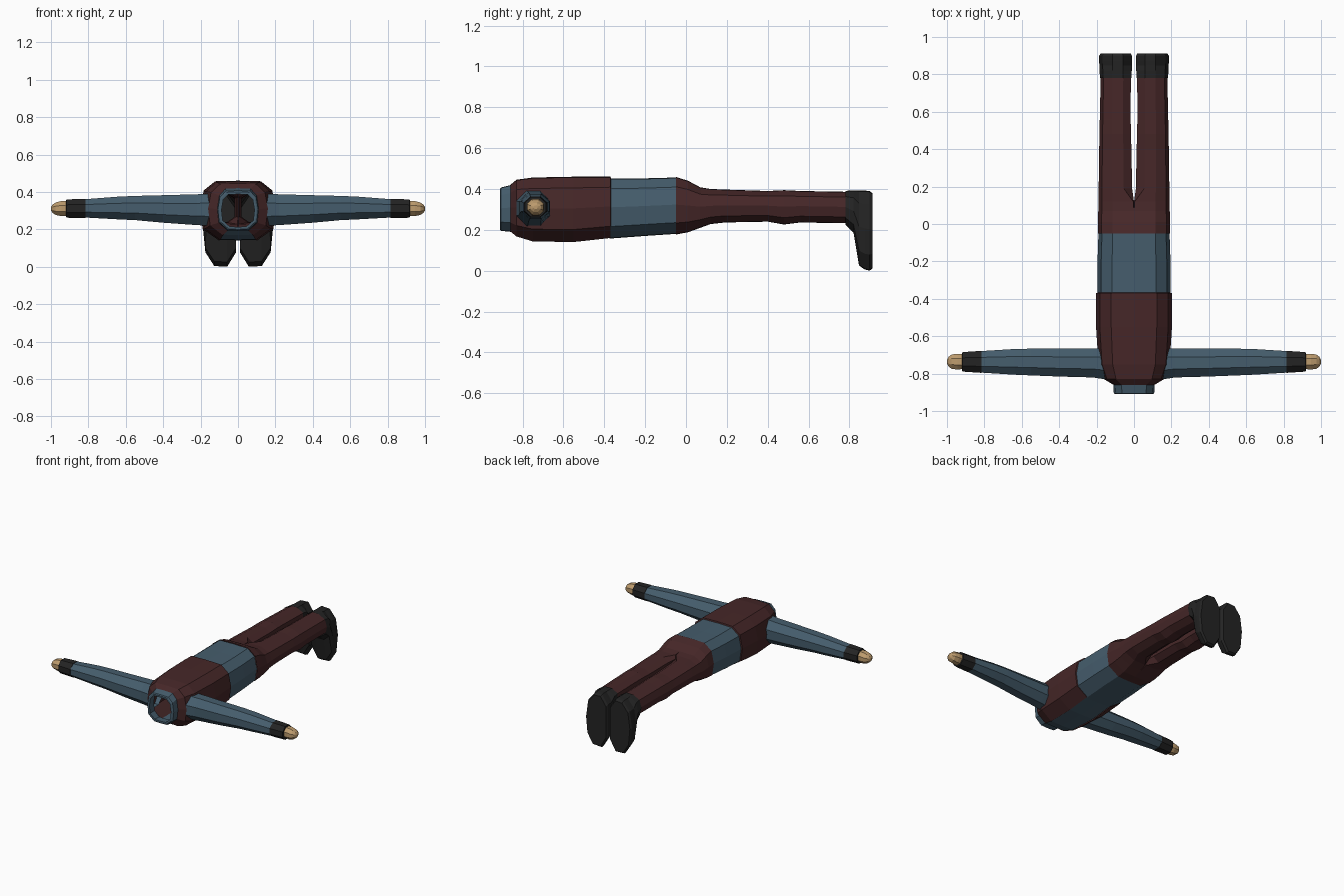
import bpy
import math


def material(name, rgb):
    m = bpy.data.materials.new(name)
    m.diffuse_color = (*rgb, 1)
    return m


maroon = material("dark maroon cloth", (0.061, 0.020, 0.021))
blue = material("slate blue cloth", (0.060, 0.110, 0.152))
black = material("black leather", (0.017, 0.017, 0.017))
tan = material("tan skin", (0.51, 0.33, 0.155))


def loft(name, rings, mat, closed=False, cap=False, merge=True):
    """Skin rings of points together, then mirror across x."""
    n = len(rings[0])
    verts = [p for r in rings for p in r]
    faces = []
    for i in range(len(rings) - 1):
        for j in range(n if closed else n - 1):
            k = (j + 1) % n
            f = (i * n + j, i * n + k, (i + 1) * n + k, (i + 1) * n + j)
            # leave the centre plane open where both halves join
            if any(abs(verts[v][0]) > 0.001 for v in f):
                faces.append(f)
    if cap:
        faces.append(tuple(range(len(verts) - n, len(verts))))
    me = bpy.data.meshes.new(name)
    me.from_pydata(verts, [], faces)
    me.materials.append(mat)
    ob = bpy.data.objects.new(name, me)
    bpy.context.collection.objects.link(ob)
    mod = ob.modifiers.new("mirror", "MIRROR")
    mod.use_mirror_merge = merge
    mod.merge_threshold = 0.0005
    return ob


def section(y, x0, x1, z0, z1, c=0.0):
    """Rounded half-body or leg outline in x and z; c insets the inner corners."""
    shape = [(c, 1), (0.6, 0.99), (0.9, 0.83), (1, 0.52), (0.93, 0.2),
             (0.5 + c * 0.6, 0.01), (c, 0), (0, 0.2), (0, 0.83)]
    return [(x0 + u * (x1 - x0), y, z0 + v * (z1 - z0)) for u, v in shape]


def torso_part(name, rows, mat, first=0, last=7, merge=True):
    rings = [section(y, 0, w, z0, z1)[first:last] for y, w, z0, z1 in rows]
    return loft(name, rings, mat, merge=merge)


# Vest with a back seam, open down the chest
vest_rows = [(-0.86, 0.11, 0.19, 0.42), (-0.83, 0.16, 0.165, 0.445),
             (-0.75, 0.19, 0.14, 0.456), (-0.55, 0.203, 0.137, 0.46),
             (-0.37, 0.203, 0.157, 0.46), (-0.367, 0.194, 0.165, 0.451)]
torso_part("vest", vest_rows, maroon, 0, 6, merge=False)

# Shirt: chest strip, waist and open collar
torso_part("shirt_chest", [(y, w, z0 + 0.004, z1) for y, w, z0, z1 in vest_rows[:5]],
           blue, 5, 7)
torso_part("shirt_waist", [(-0.375, 0.195, 0.157, 0.451), (-0.2, 0.195, 0.17, 0.452),
                           (-0.05, 0.19, 0.18, 0.456)], blue)
torso_part("collar", [(-0.91, 0.10, 0.20, 0.40), (-0.905, 0.108, 0.195, 0.407),
                      (-0.855, 0.111, 0.19, 0.42)], blue)
torso_part("collar_lining", [(-0.855, 0.09, 0.21, 0.40), (-0.91, 0.088, 0.213, 0.388),
                             (-0.91, 0.10, 0.20, 0.40)], blue)

# Trousers: hips dividing into two legs
loft("trousers", [section(*r) for r in [
    (-0.05, 0, 0.193, 0.177, 0.459), (0.01, 0, 0.193, 0.188, 0.44),
    (0.07, 0, 0.191, 0.21, 0.408), (0.12, 0, 0.19, 0.228, 0.40, 0.02),
    (0.19, 0.010, 0.189, 0.236, 0.397, 0.25), (0.40, 0.014, 0.186, 0.24, 0.39, 0.25),
    (0.48, 0.016, 0.185, 0.226, 0.394, 0.25), (0.56, 0.018, 0.183, 0.236, 0.39, 0.25),
    (0.79, 0.017, 0.178, 0.232, 0.386, 0.25)]], maroon, closed=True)

# Boots with toes pointing down
loft("boots", [section(*r, 0.27) for r in [
    (0.78, 0.013, 0.182, 0.226, 0.391), (0.82, 0.012, 0.184, 0.185, 0.392),
    (0.847, 0.012, 0.185, 0.025, 0.392), (0.875, 0.010, 0.187, 0.006, 0.392),
    (0.898, 0.010, 0.187, 0.0, 0.39), (0.912, 0.018, 0.179, 0.010, 0.38)]],
     black, closed=True, cap=True)


def arm_part(name, rows, mat, cap=False):
    """Eight-sided tube along x from (x, y, z, half depth, half height) rows."""
    rings = []
    for x, y, z, ry, rz in rows:
        ring = []
        for i in range(8):
            a = math.radians(22.5 + 45 * i)
            ring.append((x, y - ry * math.sin(a) * 1.06, z + rz * math.cos(a) * 1.06))
        rings.append(ring)
    return loft(name, rings, mat, closed=True, cap=cap)


# Sleeves, cuffs and hands
arm_part("sleeves", [(0.15, -0.748, 0.305, 0.085, 0.088), (0.22, -0.743, 0.305, 0.079, 0.084),
                     (0.40, -0.741, 0.309, 0.076, 0.075), (0.55, -0.738, 0.314, 0.073, 0.066),
                     (0.64, -0.737, 0.314, 0.070, 0.062), (0.83, -0.737, 0.312, 0.058, 0.049)],
         blue)
arm_part("cuffs", [(0.815, -0.737, 0.312, 0.054, 0.047), (0.816, -0.737, 0.312, 0.060, 0.052),
                   (0.918, -0.737, 0.311, 0.053, 0.050), (0.919, -0.737, 0.311, 0.038, 0.036)],
         black)
arm_part("hands", [(0.91, -0.736, 0.311, 0.040, 0.040), (0.945, -0.736, 0.311, 0.043, 0.041),
                   (0.975, -0.736, 0.310, 0.039, 0.034), (0.992, -0.736, 0.310, 0.026, 0.022),
                   (1.0, -0.736, 0.310, 0.010, 0.009)], tan, cap=True)
